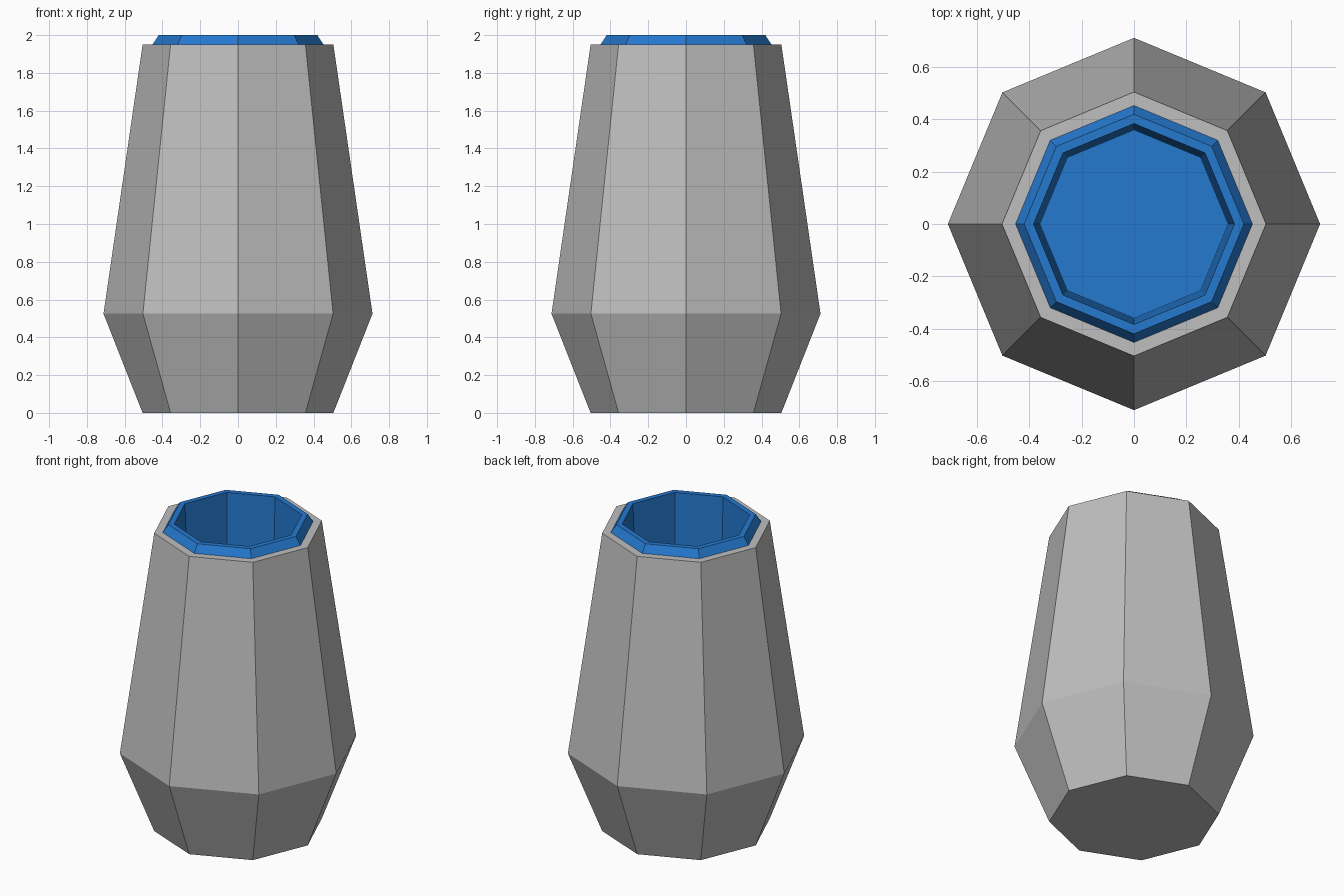
import bpy
import bmesh
from math import cos, sin, pi

SIDES = 8

cube = bpy.data.objects.get("Cube")
if cube:
    bpy.data.objects.remove(cube, do_unlink=True)


def make_material(name, colour):
    mat = bpy.data.materials.new(name)
    mat.use_nodes = True
    mat.diffuse_color = colour
    mat.node_tree.nodes["Principled BSDF"].inputs["Base Color"].default_value = colour
    return mat


def lathe(name, profile, mat, cap_start=False, cap_end=False):
    """Revolve (radius, height) points into a flat-sided shell."""
    bm = bmesh.new()
    rings = []
    for r, z in profile:
        angles = [2 * pi * i / SIDES for i in range(SIDES)]
        rings.append([bm.verts.new((r * cos(a), r * sin(a), z)) for a in angles])
    for low, high in zip(rings, rings[1:]):
        for i in range(SIDES):
            j = (i + 1) % SIDES
            bm.faces.new((low[i], low[j], high[j], high[i]))
    if cap_start:
        bm.faces.new(rings[0][::-1])
    if cap_end:
        bm.faces.new(rings[-1])
    mesh = bpy.data.meshes.new(name)
    bm.to_mesh(mesh)
    bm.free()
    mesh.materials.append(mat)
    obj = bpy.data.objects.new(name, mesh)
    bpy.context.collection.objects.link(obj)
    return obj


grey = make_material("light grey", (0.52, 0.52, 0.52, 1))
blue = make_material("blue", (0.018, 0.19, 0.62, 1))

# Faceted outer body with a closed base and a flat shoulder
lathe("vase_body", [(0.505, 0), (0.712, 0.525), (0.505, 1.95), (0.453, 1.95)],
      grey, cap_start=True)

# Bevelled rim, tapering inner wall and floor
lathe("vase_lining", [(0.453, 1.95), (0.42, 2.0), (0.384, 2.0), (0.36, 1.3)],
      blue, cap_end=True)
